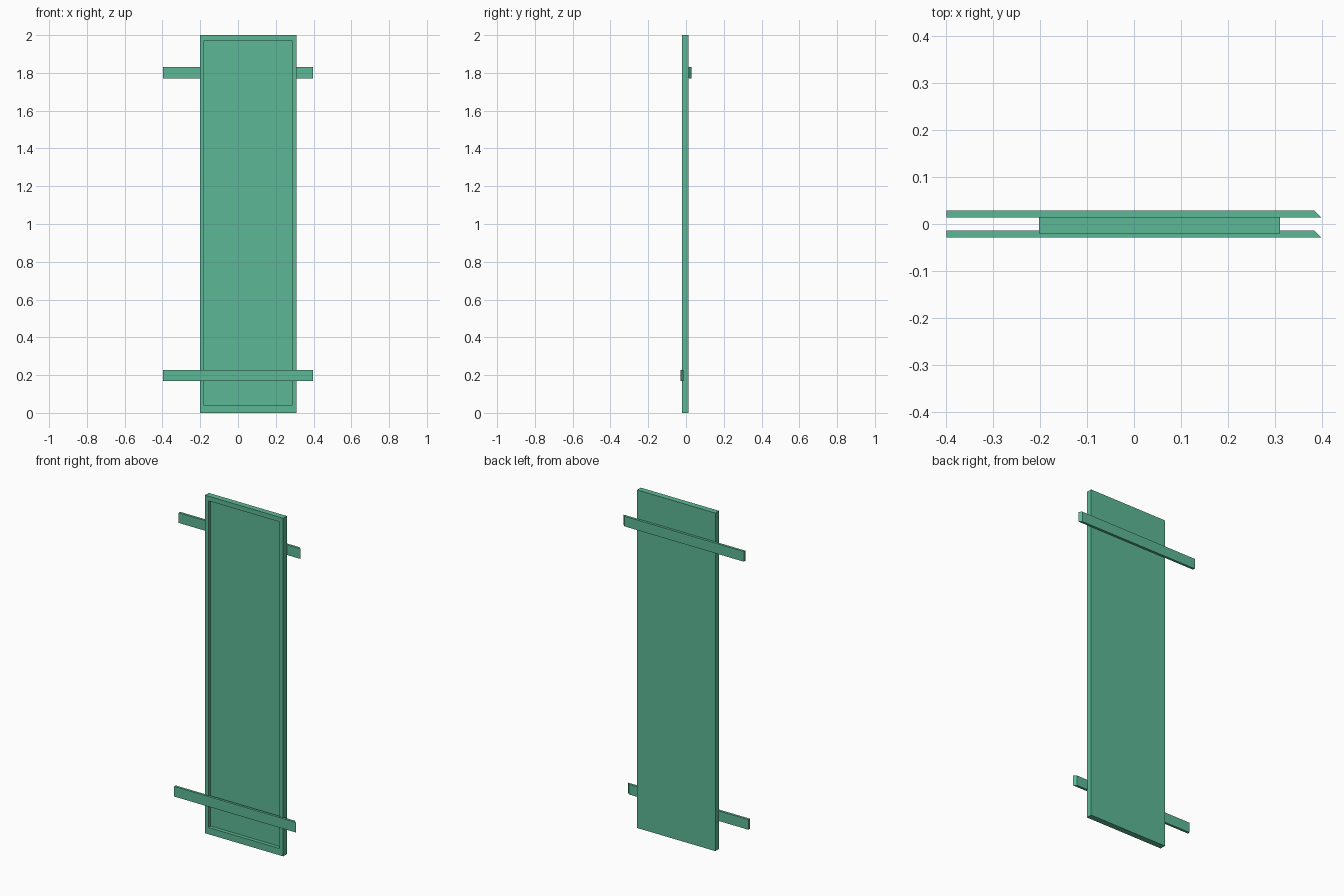
import bpy
import bmesh

cube = bpy.data.objects.get("Cube")
if cube:
    bpy.data.objects.remove(cube, do_unlink=True)

green = bpy.data.materials.new("sea_green")
green.use_nodes = True
colour = (0.107, 0.479, 0.305, 1)
green.diffuse_color = colour
green.node_tree.nodes["Principled BSDF"].inputs["Base Color"].default_value = colour


def add_object(name, bm):
    bmesh.ops.recalc_face_normals(bm, faces=bm.faces)
    mesh = bpy.data.meshes.new(name)
    bm.to_mesh(mesh)
    bm.free()
    mesh.materials.append(green)
    obj = bpy.data.objects.new(name, mesh)
    bpy.context.collection.objects.link(obj)
    return obj


def prism(name, outline, z0, z1):
    """Extrude an outline in x, y from z0 up to z1."""
    bm = bmesh.new()
    face = bm.faces.new([bm.verts.new((x, y, z0)) for x, y in outline])
    top = bmesh.ops.extrude_face_region(bm, geom=[face])["geom"]
    verts = [v for v in top if isinstance(v, bmesh.types.BMVert)]
    bmesh.ops.translate(bm, verts=verts, vec=(0, 0, z1 - z0))
    return add_object(name, bm)


def box(name, x0, x1, y0, y1, z0, z1):
    return prism(name, [(x0, y0), (x1, y0), (x1, y1), (x0, y1)], z0, z1)


# Door panel with a shallow tray cut into the front
panel = box("door_panel", -0.202, 0.31, -0.02, 0.0145, 0, 2)
cutter = box("tray_cutter", -0.18, 0.286, -0.1, 0.002, 0.04, 1.972)
cutter.hide_render = True
cutter.hide_set(True)
cut = panel.modifiers.new("tray", "BOOLEAN")
cut.operation = "DIFFERENCE"
cut.solver = "EXACT"
cut.object = cutter

# Apply the cut and drop the cutter
graph = bpy.context.evaluated_depsgraph_get()
panel_mesh = bpy.data.meshes.new_from_object(panel.evaluated_get(graph))
panel.modifiers.clear()
panel.data = panel_mesh
bpy.data.objects.remove(cutter, do_unlink=True)

# Cross bars: upper one behind, lower one in front, bevelled at the left tip
for name, y, z in (("upper_back_bar", 0.0142, 1.80), ("lower_front_bar", -0.0285, 0.198)):
    back = y + 0.0143
    outline = [(-0.398, y), (0.398, y), (0.383, back), (-0.398, back)]
    prism(name, outline, z - 0.03, z + 0.03)
